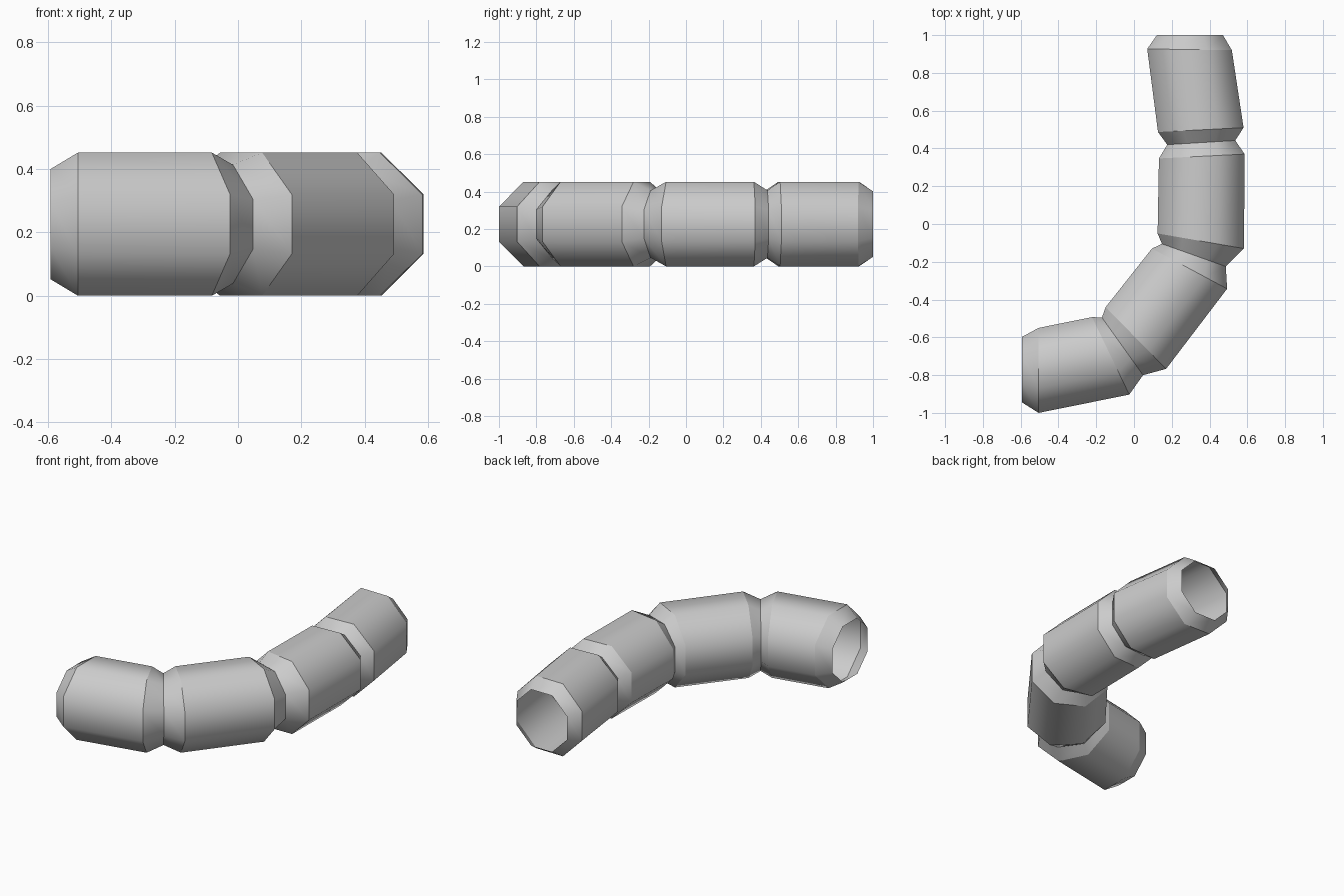
import bpy, bmesh, math
from mathutils import Vector

if "Cube" in bpy.data.objects:
    bpy.data.objects.remove(bpy.data.objects["Cube"])

HALF = 0.226          # half height of the full-size octagon
SIDES = 8

# Plan view of each ring: (inner side xy, outer side xy, full size?)
RINGS = [
    ((0.121, 1.0), (0.471, 1.0), False),
    ((0.07, 0.927), (0.518, 0.92), True),
    ((0.127, 0.487), (0.58, 0.51), True),
    ((0.176, 0.42), (0.536, 0.442), False),
    ((0.132, 0.347), (0.586, 0.37), True),
    ((0.125, -0.05), (0.582, -0.13), True),
    ((0.148, -0.105), (0.486, -0.225), False),
    ((0.095, -0.13), (0.493, -0.343), True),
    ((-0.15, -0.44), (0.17, -0.767), True),
    ((-0.17, -0.495), (0.048, -0.80), False),
    ((-0.222, -0.493), (-0.025, -0.903), True),
    ((-0.505, -0.55), (-0.505, -1.0), True),
    ((-0.592, -0.597), (-0.592, -0.945), False),
]


def add_ring(bm, left, right, full):
    """Upright octagon spanning two plan points, flat sides at the extremes."""
    a, b = Vector((*left, HALF)), Vector((*right, HALF))
    mid, across = (a + b) / 2, (b - a) / 2
    height = HALF if full else across.length
    k = 1 / math.cos(math.pi / SIDES)
    ring = []
    for i in range(SIDES):
        t = (i + 0.5) * 2 * math.pi / SIDES
        up = Vector((0, 0, height * k * math.sin(t)))
        ring.append(bm.verts.new(mid + across * k * math.cos(t) + up))
    return ring


# Hollow bent pipe, open at both ends
bm = bmesh.new()
rings = [add_ring(bm, *r) for r in RINGS]
for r0, r1 in zip(rings, rings[1:]):
    for i in range(SIDES):
        j = (i + 1) % SIDES
        f = bm.faces.new((r0[i], r0[j], r1[j], r1[i]))
        f.smooth = True
bmesh.ops.recalc_face_normals(bm, faces=bm.faces)

# Make sure the surface faces outward
probe = bm.faces[0]
centre = sum((v.co for v in rings[0] + rings[1]), Vector()) / (2 * SIDES)
if probe.normal.dot(probe.calc_center_median() - centre) < 0:
    bmesh.ops.reverse_faces(bm, faces=bm.faces)

# Crisp joints, smooth around the tube
for ring in rings:
    for i in range(SIDES):
        bm.edges.get((ring[i], ring[(i + 1) % SIDES])).smooth = False

mesh = bpy.data.meshes.new("bent_pipe")
bm.to_mesh(mesh)
bm.free()
pipe = bpy.data.objects.new("bent_pipe", mesh)
bpy.context.collection.objects.link(pipe)
